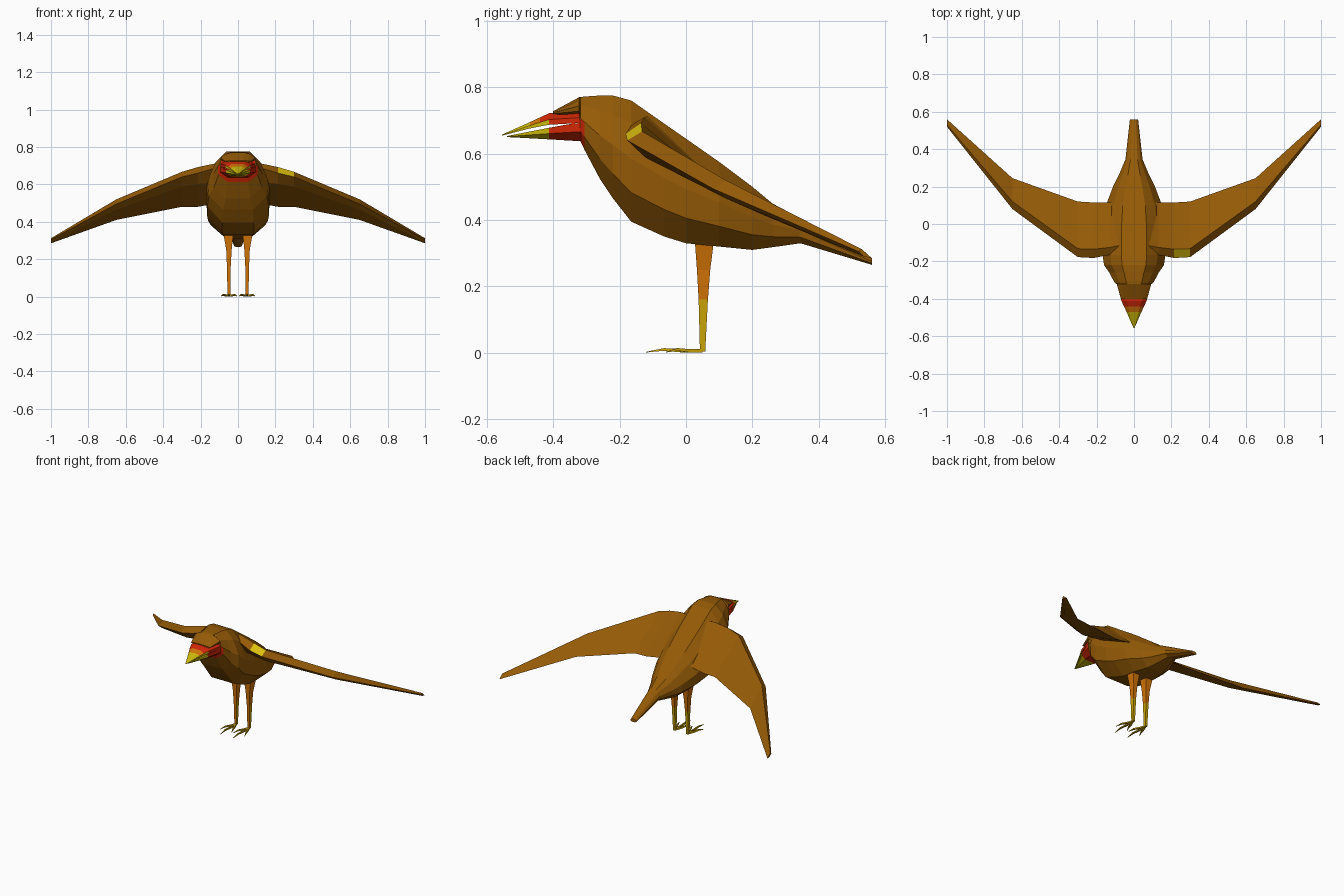
import bpy, bmesh, math
from mathutils import Vector

if "Cube" in bpy.data.objects:
    bpy.data.objects.remove(bpy.data.objects["Cube"])


def material(name, rgb):
    m = bpy.data.materials.new(name)
    m.diffuse_color = (*rgb, 1)
    m.use_nodes = True
    m.node_tree.nodes["Principled BSDF"].inputs["Base Color"].default_value = m.diffuse_color
    return m


BROWN = material("feather brown", (0.30, 0.103, 0.002))
RED = material("beak red", (0.64, 0.02, 0.002))
ORANGE = material("leg orange", (0.64, 0.17, 0.002))
YELLOW = material("beak yellow", (0.6, 0.48, 0.002))
GOLD = material("shin gold", (0.6, 0.37, 0.002))
PATCH = material("shoulder yellow", (0.72, 0.52, 0.004))


def loft(name, rings, mats, rule=None):
    """Skin equal-sized rings of points, cap the ends, colour faces by rule."""
    bm = bmesh.new()
    vs = [[bm.verts.new(p) for p in r] for r in rings]
    n = len(vs[0])
    for a, b in zip(vs, vs[1:]):
        for i in range(n):
            j = (i + 1) % n
            bm.faces.new((a[i], a[j], b[j], b[i]))
    bm.faces.new(vs[0])
    bm.faces.new(vs[-1])
    bmesh.ops.recalc_face_normals(bm, faces=bm.faces)
    if rule:
        for f in bm.faces:
            f.material_index = rule(f.calc_center_median(), f.normal)
    me = bpy.data.meshes.new(name)
    bm.to_mesh(me)
    bm.free()
    for m in mats:
        me.materials.append(m)
    ob = bpy.data.objects.new(name, me)
    bpy.context.collection.objects.link(ob)
    return ob


def ring_y(y, top, bottom, w, profile):
    """Symmetric cross-section at y; profile holds (width, height) fractions."""
    half = [(w * fx, y, bottom + (top - bottom) * fz) for fx, fz in profile]
    return half + [(-x, y_, z) for x, y_, z in reversed(half)]


# Body, head and tail: stations of (y, top, bottom, half width)
OCT = [(0.4, 1), (0.75, 0.82), (1, 0.52), (0.97, 0.24), (0.5, 0)]
stations = [
    (-0.40, 0.728, 0.718, 0.07), (-0.322, 0.77, 0.715, 0.092),
    (-0.318, 0.77, 0.637, 0.098), (-0.306, 0.772, 0.612, 0.108),
    (-0.26, 0.775, 0.525, 0.132),
    (-0.22, 0.775, 0.465, 0.16), (-0.165, 0.76, 0.395, 0.168),
    (-0.065, 0.69, 0.35, 0.17), (0.0, 0.645, 0.33, 0.165),
    (0.10, 0.575, 0.32, 0.15), (0.20, 0.50, 0.31, 0.112),
    (0.26, 0.45, 0.318, 0.082), (0.345, 0.405, 0.33, 0.046),
    (0.56, 0.285, 0.265, 0.022)]


def face_rule(c, n):
    # red chin and gape around the beak
    return int(-0.325 < c.y < -0.305 and c.z < 0.69 and n.y < -0.3)


loft("body", [ring_y(*s, OCT) for s in stations], [BROWN, RED], face_rule)


# Beak halves: red base, yellow tip, orange blend on the ridge
def beak_rule(c, n):
    if c.y > -0.412 or (c.y > -0.44 and n.z > 0.3):
        return 0
    return 1 if c.y > -0.47 and n.z > 0.3 else 2


UP = [(0.6, 1), (1, 0.45), (1, 0)]
LOW = [(1, 1), (1, 0.5), (0.6, 0)]
loft("upper_beak", [ring_y(*s, UP) for s in [
    (-0.31, 0.729, 0.693, 0.095), (-0.412, 0.722, 0.687, 0.067),
    (-0.44, 0.709, 0.682, 0.054), (-0.47, 0.695, 0.676, 0.04),
    (-0.555, 0.657, 0.654, 0.003)]],
    [RED, ORANGE, YELLOW], beak_rule)
loft("lower_beak", [ring_y(*s, LOW) for s in [
    (-0.31, 0.693, 0.637, 0.095), (-0.345, 0.690, 0.639, 0.085),
    (-0.412, 0.678, 0.643, 0.064), (-0.54, 0.653, 0.65, 0.003)]],
    [RED, ORANGE, YELLOW], lambda c, n: 0 if c.y > -0.413 else 2)

# Wings: each section is x, then (y, z) of leading, upper, trailing, lower
sections = [
    (0.05, (-0.14, 0.70), (-0.11, 0.715), (0.13, 0.545), (-0.11, 0.62)),
    (0.13, (-0.165, 0.685), (-0.125, 0.71), (0.115, 0.495), (-0.12, 0.61)),
    (0.215, (-0.182, 0.66), (-0.135, 0.692), (0.115, 0.48), (-0.13, 0.602)),
    (0.30, (-0.177, 0.64), (-0.132, 0.667), (0.12, 0.48), (-0.122, 0.588)),
    (0.65, (0.08, 0.495), (0.12, 0.52), (0.245, 0.41), (0.12, 0.465)),
    (1.00, (0.52, 0.305), (0.53, 0.312), (0.56, 0.285), (0.535, 0.29))]


def wing_patch(c, n):
    # yellow shoulder mark on the leading edge of one wing only
    return int(0.215 < c.x < 0.30 and c.y < -0.14 and n.z > 0)


for side, name in ((1, "right_wing"), (-1, "left_wing")):
    loft(name, [[(side * s[0], y, z) for y, z in s[1:]] for s in sections],
         [BROWN, PATCH], wing_patch)


# Legs: tapered square columns of (z, x0, x1, y0, y1)
columns = [
    (0.36, 0.022, 0.082, 0.025, 0.087), (0.25, 0.034, 0.063, 0.033, 0.073),
    (0.16, 0.039, 0.059, 0.038, 0.066), (0.004, 0.041, 0.056, 0.042, 0.058)]


def leg_rule(c, n):
    # orange thigh, running down the front of the gold shin
    return int(c.z < 0.16 and n.y > -0.5)


def toe(name, start, angle, length):
    """Thin arched toe with a box section, narrowing to a claw."""
    d = Vector((math.sin(angle), -math.cos(angle), 0))
    s = Vector((d.y, -d.x, 0))
    rings = []
    for t, z, w, h in ((0, 0.006, 0.006, 0.005), (0.35, 0.006, 0.006, 0.005),
                       (0.68, 0.01, 0.005, 0.004), (1, 0.002, 0.001, 0.001)):
        p = start + d * length * t + Vector((0, 0, z))
        up = Vector((0, 0, h))
        rings.append([p + s * w - up, p + s * w * 0.7 + up,
                      p - s * w * 0.7 + up, p - s * w - up])
    loft(name, rings, [GOLD])


for side, tag in ((1, "right"), (-1, "left")):
    loft(tag + "_leg", [[(side * x0, y0, z), (side * x1, y0, z),
                         (side * x1, y1, z), (side * x0, y1, z)]
                        for z, x0, x1, y0, y1 in columns],
         [ORANGE, GOLD], leg_rule)
    for part, angle, length in (("inner", -0.38, 0.115),
                                ("middle", 0, 0.167), ("outer", 0.38, 0.115)):
        toe(f"{tag}_{part}_toe", Vector((side * 0.0485, 0.047, 0)),
            side * angle, length)
